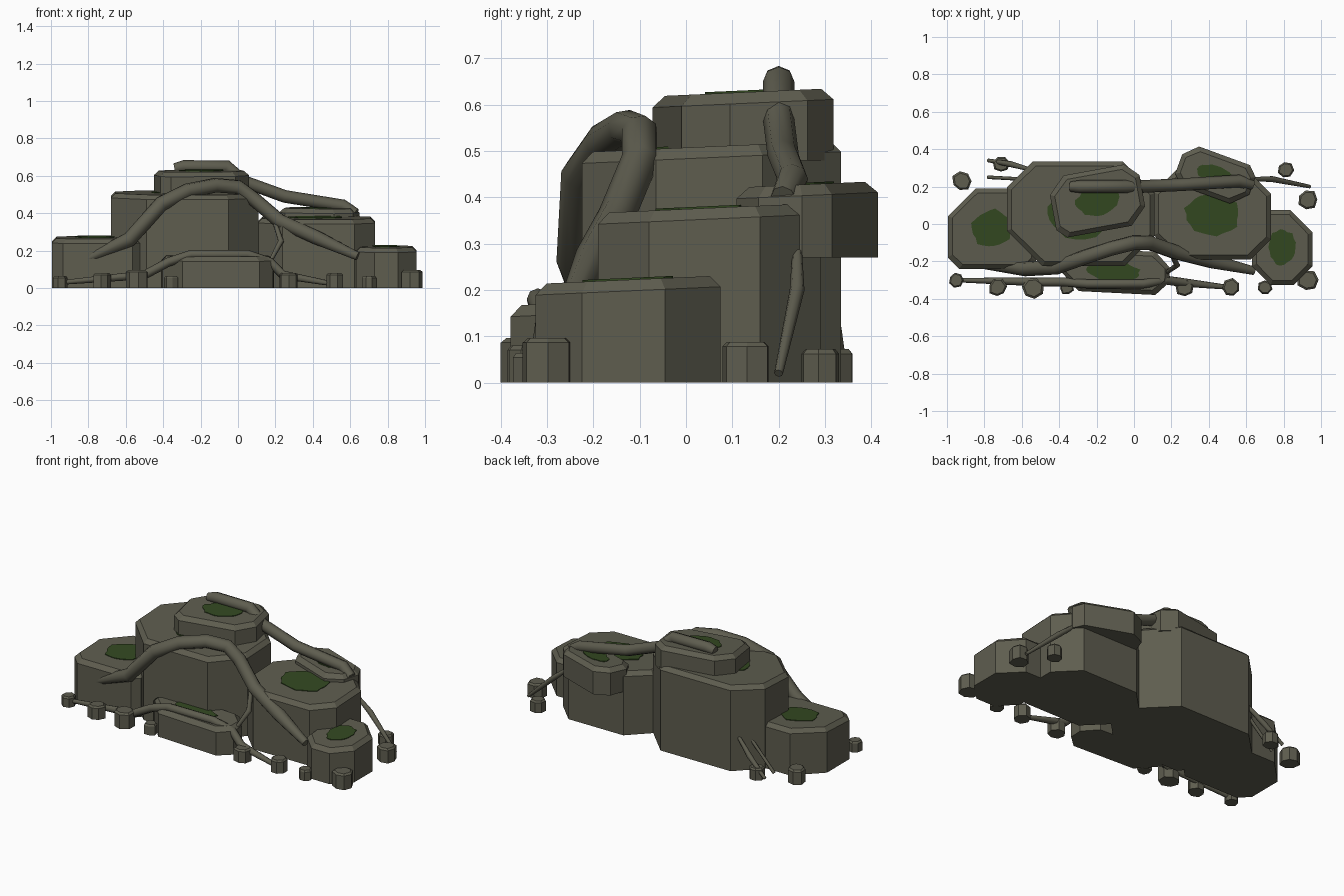
import bpy, bmesh, math, random
from mathutils import Matrix, Vector

random.seed(4)
cube = bpy.data.objects.get("Cube")
if cube:
    bpy.data.objects.remove(cube, do_unlink=True)


def material(name, rgb):
    m = bpy.data.materials.new(name)
    m.use_nodes = True
    m.diffuse_color = (*rgb, 1)
    m.node_tree.nodes["Principled BSDF"].inputs["Base Color"].default_value = (*rgb, 1)
    return m


STONE = material("stone", (0.112, 0.109, 0.078))
MOSS = material("moss", (0.033, 0.066, 0.015))
TILT = 0.045  # rock tops rise gently toward the back


def loft(name, rings, mat):
    """Closed solid through a stack of rings with equal point counts."""
    bm = bmesh.new()
    loops = [[bm.verts.new(p) for p in ring] for ring in rings]
    for low, high in zip(loops, loops[1:]):
        for i in range(len(low)):
            bm.faces.new((low[i - 1], low[i], high[i], high[i - 1]))
    bm.faces.new(loops[0])
    bm.faces.new(loops[-1])
    bmesh.ops.recalc_face_normals(bm, faces=bm.faces)
    mesh = bpy.data.meshes.new(name)
    bm.to_mesh(mesh)
    bm.free()
    mesh.materials.append(mat)
    bpy.context.collection.objects.link(bpy.data.objects.new(name, mesh))


def place(plan, center, turn, z, tilt):
    """Turn a flat plan, move it to its center and slope it along y."""
    spin = Matrix.Rotation(turn, 2)
    turned = [spin @ p for p in plan]
    return [(center[0] + p.x, center[1] + p.y, z + tilt * p.y) for p in turned]


def octagon(half_x, half_y, cuts):
    """Rectangle with its corners cut: back right, back left, front left, front right."""
    plan = []
    for (sx, sy), cut in zip(((1, 1), (-1, 1), (-1, -1), (1, -1)), cuts):
        pair = [Vector((sx * half_x, sy * (half_y - cut))),
                Vector((sx * (half_x - cut), sy * half_y))]
        plan += pair if sx == sy else pair[::-1]
    return plan


def patch(half_x, half_y, points=22):
    """Ragged oval outline."""
    plan = []
    for i in range(points):
        a = math.tau * i / points
        r = 0.5 * random.uniform(0.85, 1.02)
        plan.append(Vector((half_x * r * math.cos(a), half_y * r * math.sin(a))))
    return plan


def rock(name, center, half, top, cuts, bottom=0, turn=0, chamfer=0.024):
    """Chamfered block with a thin moss patch on its top."""
    base = octagon(*half, cuts)
    lid = [Vector([v * (1 - chamfer / h) for v, h in zip(p, half)]) for p in base]
    loft(name, [place(base, center, turn, bottom, 0),
                place(base, center, turn, top - chamfer, TILT),
                place(lid, center, turn, top, TILT)], STONE)
    growth = patch(*half)
    loft(name + "_moss", [place(growth, center, turn, top + lift, TILT)
                          for lift in (-0.002, 0.004)], MOSS)


def pebble(name, x, y, radius):
    """Irregular seven-sided stub with a chamfered top."""
    plan = []
    for k in range(7):
        r = radius * random.uniform(0.88, 1.06)
        plan.append(Vector((r, 0)) @ Matrix.Rotation(-math.tau * k / 7, 2))
    height = 1.6 * radius
    lid = [p * 0.8 for p in plan]
    loft(name, [place(plan, (x, y), x, 0, 0),
                place(plan, (x, y), x, height - 0.01, 0),
                place(lid, (x, y), x, height, 0)], STONE)


def root(name, radius, points, tip=0.6):
    """Eight-sided tube along a path, thinner at its ends."""
    curve = bpy.data.curves.new(name, "CURVE")
    curve.dimensions = "3D"
    curve.bevel_depth = radius
    curve.bevel_resolution = 2
    curve.use_fill_caps = True
    spline = curve.splines.new("POLY")
    spline.points.add(len(points) - 1)
    for knot, p in zip(spline.points, points):
        knot.co = (*p, 1)
    spline.points[0].radius = spline.points[-1].radius = tip
    curve.materials.append(STONE)
    ob = bpy.data.objects.new(name, curve)
    bpy.context.collection.objects.link(ob)
    bpy.ops.object.select_all(action="DESELECT")
    ob.select_set(True)
    bpy.context.view_layer.objects.active = ob
    bpy.ops.object.convert(target="MESH")
    bpy.ops.object.shade_smooth_by_angle(angle=math.radians(50))


# Stacked and neighbouring rocks
rock("main_rock", (-.285, .055), (.395, .28), .51, (.17, .14, .19, .16))
rock("cap_rock", (-.195, .125), (.245, .165), .627, (.07, .09, .05, .09),
     bottom=.48, turn=.18)
rock("right_rock", (.42, .05), (.313, .24), .377, (.13, .12, .13, .11))
rock("back_slab", (.435, .26), (.205, .115), .428, (.05, .07, .05, .08),
     bottom=.27, turn=-.35)
rock("left_rock", (-.76, -.025), (.235, .215), .272, (.14, .15, .06, .04))
rock("right_front_rock", (.793, -.125), (.162, .2), .222, (.12, .09, .1, .1))
rock("front_rock", (-.11, -.253), (.3, .115), .172, (.08, .12, .12, .07), turn=-.05)

# Pebbles around the base
front_row = zip((-.95, -.73, -.54, -.36, .27, .52, .7, .93),
                (.04, .05, .06, .04, .05, .05, .04, .06))
for i, (x, radius) in enumerate(front_row):
    pebble(f"front_pebble_{i}", x, -.34 if abs(x) < .9 else -.3, radius)
for i, (x, y) in enumerate(((-.92, .23), (-.71, .32), (.93, .13), (.81, .29))):
    pebble(f"back_pebble_{i}", x, y, .055 if abs(x) > .9 else .045)

# Roots draped over the rocks
root("great_root", .04, [(-.84, -.21, .14), (-.58, -.24, .26), (-.41, -.23, .45),
                         (-.27, -.18, .52), (-.12, -.13, .55), (0, -.1, .54),
                         (.08, -.1, .48), (.22, -.15, .36), (.42, -.2, .27),
                         (.64, -.25, .17)])
root("cap_root", .034, [(-.34, .2, .64), (-.29, .2, .65), (-.06, .2, .65),
                        (.03, .2, .57), (.25, .21, .49), (.56, .23, .44),
                        (.63, .21, .4)], tip=.8)
root("front_root", .024, [(-.94, -.3, .03), (-.5, -.31, .07), (-.37, -.31, .14),
                          (-.25, -.32, .18), (.05, -.32, .18), (.17, -.3, .14),
                          (.24, -.31, .07), (.52, -.34, .02)], tip=.5)
root("hanging_root", .016, [(.18, -.12, .4), (.23, -.22, .25), (.16, -.27, .12)])
root("back_right_root", .016, [(.62, .24, .3), (.74, .24, .2), (.94, .2, .02)])
root("back_left_root", .016, [(-.55, .29, .22), (-.66, .32, .12), (-.78, .34, .02)])
root("side_left_root", .016, [(-.6, .24, .2), (-.78, .25, .02)])
